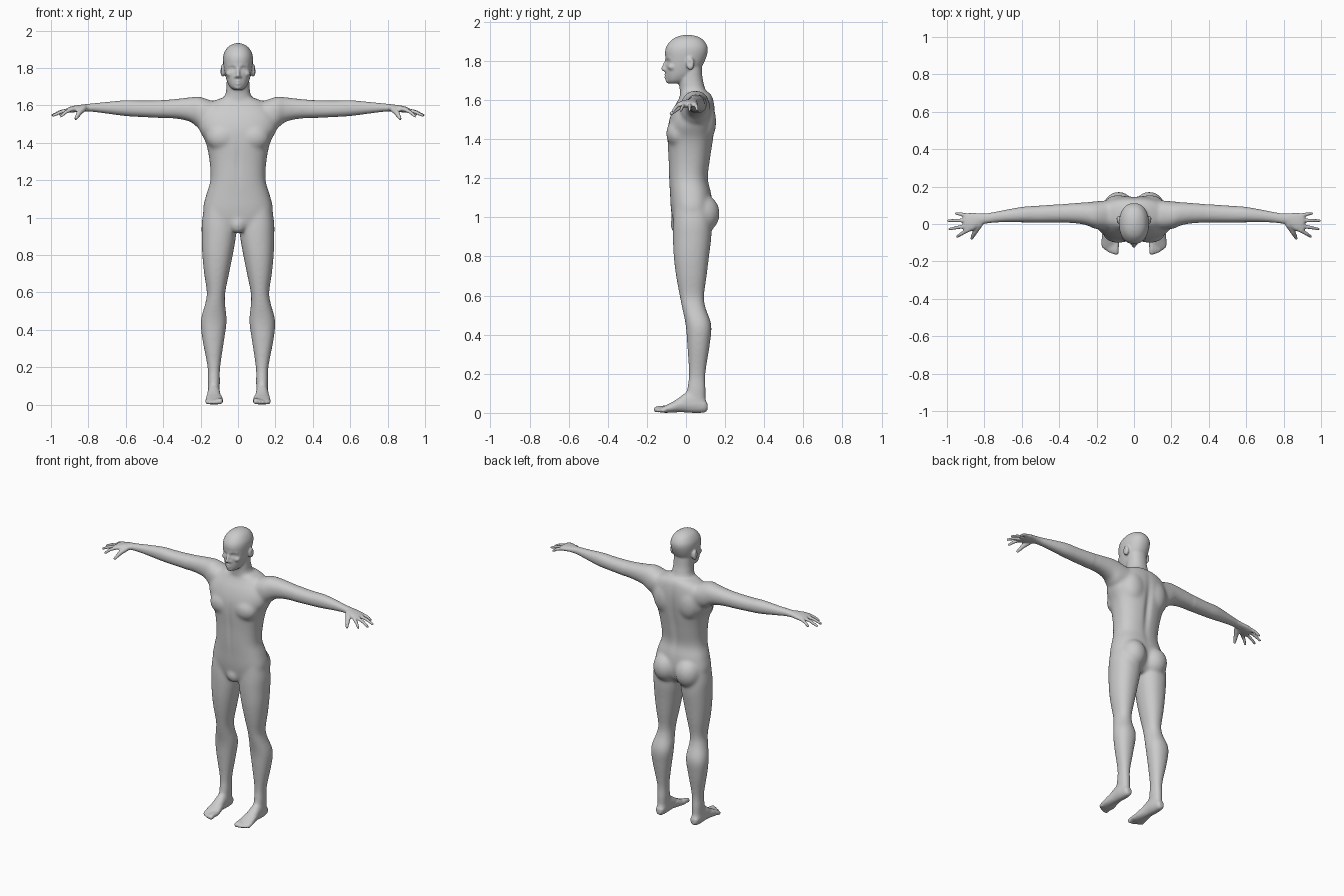
import bpy
import bmesh
from math import cos, sin, pi, copysign, exp
from mathutils import Vector, Matrix

default_cube = bpy.data.objects.get("Cube")
if default_cube:
    bpy.data.objects.remove(default_cube, do_unlink=True)

bm = bmesh.new()


def spline(rows, steps=5):
    """Catmull-Rom interpolation through rows of any width."""
    pts = [Vector(r) for r in rows]
    pts = [pts[0]] + pts + [pts[-1]]
    result = []
    for a, b, c, d in zip(pts, pts[1:], pts[2:], pts[3:]):
        for k in range(steps):
            t = k / steps
            result.append((b * 2 + (c - a) * t + (a * 2 - b * 5 + c * 4 - d) * t * t
                           + (b * 3 - a - c * 3 + d) * t ** 3) / 2)
    return result + [pts[-1]]


def loft(rows, axis, power=2.2, sides=40):
    """Skin rounded sections along an axis; row = position, u min, u max, v min, v max."""
    place = {"x": lambda t, u, v: (t, u, v),
             "y": lambda t, u, v: (u, t, v),
             "z": lambda t, u, v: (u, v, t)}[axis]
    rings = []
    for t, u0, u1, v0, v1 in spline(rows):
        ring = []
        for k in range(sides):
            a = 2 * pi * k / sides
            c = copysign(abs(cos(a)) ** (2 / power), cos(a))
            s = copysign(abs(sin(a)) ** (2 / power), sin(a))
            u = (u0 + u1) / 2 + c * (u1 - u0) / 2
            v = (v0 + v1) / 2 + s * (v1 - v0) / 2
            ring.append(bm.verts.new(place(t, u, v)))
        rings.append(ring)
    for low, high in zip(rings, rings[1:]):
        for k in range(sides):
            n = (k + 1) % sides
            bm.faces.new((low[k], low[n], high[n], high[k]))
    bm.faces.new(rings[0][::-1])
    bm.faces.new(rings[-1])


def centred(rows):
    return [(z, -half, half, front, back) for z, half, front, back in rows]


def blob(centre, radii):
    matrix = Matrix.Translation(centre) @ Matrix.Diagonal((*radii, 1))
    bmesh.ops.create_icosphere(bm, subdivisions=3, radius=1, matrix=matrix)


def tube(*points):
    """Rounded tapering tube through x, y, z, radius points."""
    for a, b in zip(points, points[1:]):
        for k in range(9):
            x, y, z, r = Vector(a).lerp(Vector(b), k / 8)
            bmesh.ops.create_icosphere(bm, subdivisions=2, radius=r,
                                       matrix=Matrix.Translation((x, y, z)))


# Left leg
loft([(1.05, .03, .182, -.06, .12), (.97, .01, .194, -.066, .13),
      (.9, .011, .194, -.067, .13), (.8, .028, .191, -.063, .118),
      (.7, .048, .181, -.051, .106), (.6, .068, .167, -.033, .093),
      (.54, .069, .176, -.021, .1), (.45, .06, .199, -.002, .13),
      (.35, .073, .191, .006, .122), (.2, .095, .163, .014, .1),
      (.12, .096, .162, .005, .102), (.03, .1, .158, 0, .1)], "z")

# Left foot and toes
loft([(.11, .112, .145, .015, .05), (.095, .102, .156, .003, .075),
      (.05, .096, .163, 0, .1), (0, .094, .165, .003, .105),
      (-.035, .089, .168, .004, .08), (-.075, .081, .173, .002, .054),
      (-.11, .08, .174, .001, .036), (-.13, .086, .168, .004, .026)], "y")
for i in range(5):
    r = .0165 - .0017 * i if i else .018
    x = .096 + .0175 * i
    tip = -.15 + .002 * i * i
    tube((x, -.1, .022, r), (x, tip + .012, r + .004, r * .85), (x, tip, r, r * .9))

# Left arm
loft([(.1, -.03, .13, 1.48, 1.61), (.2, -.028, .122, 1.475, 1.646),
      (.25, -.008, .117, 1.51, 1.645), (.32, .004, .112, 1.528, 1.637),
      (.42, .008, .104, 1.534, 1.628), (.52, .008, .097, 1.539, 1.626),
      (.6, .009, .091, 1.544, 1.628), (.7, .01, .073, 1.557, 1.619),
      (.78, .004, .058, 1.567, 1.611), (.83, -.006, .055, 1.568, 1.606)], "x")

# Left palm, fingers and thumb
loft([(.79, .004, .057, 1.568, 1.61), (.825, -.008, .057, 1.569, 1.606),
      (.86, -.034, .06, 1.566, 1.602), (.89, -.043, .059, 1.562, 1.596),
      (.91, -.041, .055, 1.564, 1.589)], "x")
for base_y, tip_x, tip_y, tip_z in [(.046, .952, .057, 1.552), (.02, .991, .018, 1.549),
                                    (-.009, .987, -.027, 1.547), (-.034, .945, -.067, 1.543)]:
    middle = Vector((.895, base_y, 1.58)).lerp(Vector((tip_x, tip_y, tip_z + .008)), .55)
    tube((.89, base_y, 1.58, .012), (*middle, .0105), (tip_x, tip_y, tip_z, .0085))
tube((.825, -.002, 1.585, .018), (.85, -.042, 1.56, .015), (.867, -.076, 1.53, .0095))

# Left chest, shoulder blade, buttock and ear
blob((.085, -.04, 1.43), (.085, .062, .075))
blob((.085, .095, 1.49), (.08, .06, .11))
blob((.082, .083, 1.02), (.085, .09, .1))
blob((.081, .022, 1.787), (.015, .021, .034))

# Left half of the face: brow, nostril, lips, cheekbone
tube((.012, -.097, 1.815, .011), (.045, -.079, 1.816, .011))
tube((.01, -.107, 1.754, .009), (.012, -.1, 1.755, .009))
for z in (1.73, 1.717):
    tube((0, -.106, z, .0075), (.02, -.094, (z + 1.7235) / 2, .005))
blob((.045, -.068, 1.77), (.02, .025, .018))

# Mirror everything so far to the right side
copy = bmesh.ops.duplicate(bm, geom=bm.verts[:] + bm.edges[:] + bm.faces[:])
for item in copy["geom"]:
    if isinstance(item, bmesh.types.BMVert):
        item.co.x *= -1

# Torso
loft(centred([(.93, .1, -.05, .09), (.97, .16, -.066, .12), (1.04, .187, -.077, .135),
              (1.12, .171, -.082, .13), (1.2, .148, -.087, .113), (1.3, .152, -.09, .125),
              (1.4, .172, -.095, .14), (1.48, .21, -.09, .148), (1.55, .205, -.068, .148),
              (1.61, .155, -.035, .138), (1.64, .09, -.025, .12)]), "z", 2.4)
blob((0, -.045, .965), (.045, .035, .05))

# Neck
loft(centred([(1.55, .11, -.03, .13), (1.62, .088, -.03, .115), (1.66, .068, -.033, .098),
              (1.71, .061, -.035, .085), (1.78, .06, -.03, .08)]), "z")

# Head, nose and chin
loft(centred([(1.685, .025, -.085, -.03), (1.7, .043, -.097, .01), (1.73, .059, -.102, .05),
              (1.77, .07, -.104, .08), (1.81, .077, -.105, .1), (1.85, .08, -.107, .111),
              (1.88, .075, -.097, .107), (1.91, .057, -.071, .086),
              (1.927, .032, -.038, .054), (1.934, .008, -.005, .02)]), "z")
tube((0, -.102, 1.8, .008), (0, -.117, 1.76, .0115))
blob((0, -.087, 1.7), (.022, .018, .016))

# Fuse the parts into one skin
bmesh.ops.recalc_face_normals(bm, faces=bm.faces)
mesh = bpy.data.meshes.new("body")
bm.to_mesh(mesh)
bm.free()
body = bpy.data.objects.new("body", mesh)
bpy.context.collection.objects.link(body)
remesh = body.modifiers.new("fuse", "REMESH")
remesh.mode = "VOXEL"
remesh.voxel_size = .006
graph = bpy.context.evaluated_depsgraph_get()
skin = bpy.data.meshes.new_from_object(body.evaluated_get(graph))
body.modifiers.clear()
body.data = skin
bpy.data.meshes.remove(mesh)
skin.name = "body"

# Blend the joins: lightly everywhere, strongly on torso and legs
bm = bmesh.new()
bm.from_mesh(skin)


def relax(verts, passes):
    for _ in range(passes):
        bmesh.ops.smooth_vert(bm, verts=verts, factor=.5,
                              use_axis_x=True, use_axis_y=True, use_axis_z=True)


relax(bm.verts[:], 2)
relax([v for v in bm.verts if abs(v.co.x) < .4 and .05 < v.co.z < 1.68], 20)


def press(centre, radii, offset):
    """Push the skin with a soft round falloff."""
    for v in bm.verts:
        d = [(a - b) / r for a, b, r in zip(v.co, centre, radii)]
        fall = sum(e * e for e in d)
        if fall < 6:
            v.co += Vector(offset) * exp(-fall)


# Spine groove, belly line and mouth line
press((0, .14, 1.36), (.022, .06, .17), (0, -.012, 0))
press((0, -.09, 1.3), (.015, .04, .14), (0, .004, 0))
press((0, -.11, 1.7235), (.02, .02, .004), (0, .004, 0))

# Eye sockets, eyelids and ear hollows
for side in (-1, 1):
    press((side * .031, -.095, 1.796), (.016, .03, .011), (0, .011, 0))
    press((side * .032, -.086, 1.795), (.009, .02, .006), (0, -.006, 0))
    press((side * .097, .018, 1.79), (.01, .009, .016), (-side * .007, 0, 0))

# Stand on the ground
lowest = min(v.co.z for v in bm.verts)
bmesh.ops.translate(bm, verts=bm.verts, vec=(0, 0, -lowest))
for face in bm.faces:
    face.smooth = True
bm.to_mesh(skin)
bm.free()

# Single skin colour
grey = bpy.data.materials.new("plain grey")
grey.use_nodes = True
colour = (.6, .6, .6, 1)
grey.diffuse_color = colour
grey.node_tree.nodes["Principled BSDF"].inputs["Base Color"].default_value = colour
skin.materials.clear()
skin.materials.append(grey)
